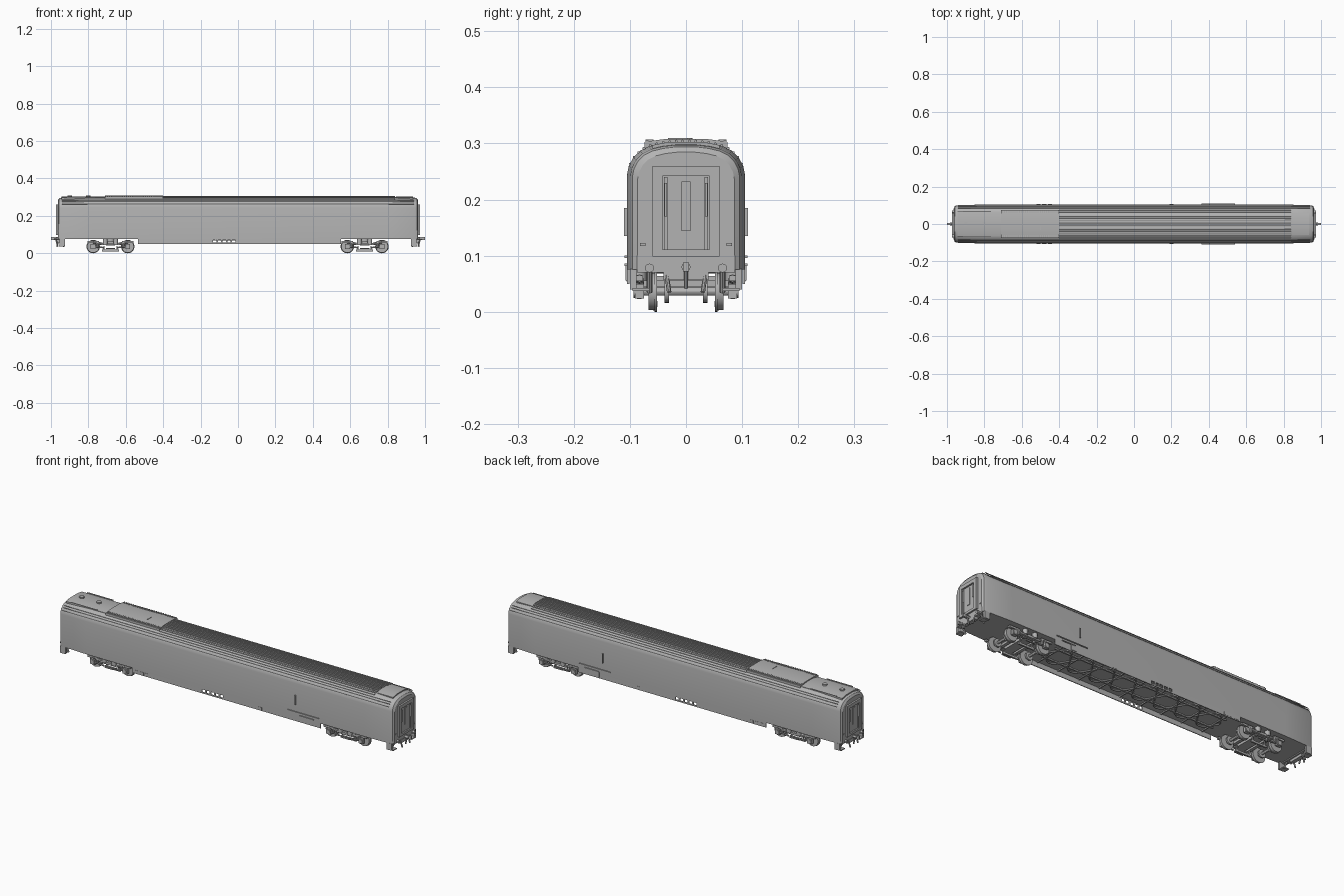
import bpy, bmesh, math
from mathutils import Matrix, Vector

cube = bpy.data.objects.get("Cube")
if cube:
    bpy.data.objects.remove(cube, do_unlink=True)

GREY = (0.45, 0.45, 0.45, 1)
paint = bpy.data.materials.new("plain_grey")
paint.use_nodes = True
paint.diffuse_color = GREY
paint.node_tree.nodes["Principled BSDF"].inputs["Base Color"].default_value = GREY
SIDES = (-1, 1)


class Part:
    """Collects primitives into one named object."""

    def __init__(self, name):
        self.name, self.bm = name, bmesh.new()

    def box(self, x, y, z, length, width, height):
        m = Matrix.Translation((x, y, z)) @ Matrix.Diagonal((length, width, height, 1))
        bmesh.ops.create_cube(self.bm, size=1, matrix=m)

    def rod(self, start, end, radius, sides=12, radius_end=None):
        a, b = Vector(start), Vector(end)
        turn = (b - a).to_track_quat("Z", "Y").to_matrix().to_4x4()
        bmesh.ops.create_cone(self.bm, cap_ends=True, segments=sides, radius1=radius,
                              radius2=radius if radius_end is None else radius_end,
                              depth=(b - a).length, matrix=Matrix.Translation((a + b) / 2) @ turn)

    def loft(self, rings):
        loops = [[self.bm.verts.new(p) for p in ring] for ring in rings]
        n = len(loops[0])
        for a, b in zip(loops, loops[1:]):
            for i in range(n):
                self.bm.faces.new((a[i], a[(i + 1) % n], b[(i + 1) % n], b[i]))
        self.bm.faces.new(loops[0])
        self.bm.faces.new(loops[-1])
        bmesh.ops.recalc_face_normals(self.bm, faces=self.bm.faces)

    def finish(self, smooth=True):
        mesh = bpy.data.meshes.new(self.name)
        self.bm.to_mesh(mesh)
        self.bm.free()
        mesh.materials.append(paint)
        obj = bpy.data.objects.new(self.name, mesh)
        bpy.context.collection.objects.link(obj)
        if smooth:
            bpy.ops.object.select_all(action="DESELECT")
            obj.select_set(True)
            bpy.context.view_layer.objects.active = obj
            bpy.ops.object.shade_smooth_by_angle(angle=math.radians(30))
        return obj


# Body shell: half profile, mirrored and lofted with tapered ends
HALF = [(0.105, 0.075), (0.105, 0.245), (0.102, 0.26), (0.094, 0.275), (0.082, 0.287),
        (0.066, 0.295), (0.045, 0.3), (0.02, 0.303)]
PROFILE = HALF + [(-y, z) for y, z in reversed(HALF)]


def ring(x, inset):
    return [(x, y * (1 - inset * 9), z - inset * max(0, z - 0.2) * 9) for y, z in PROFILE]


ENDS = [(0.8, 0), (0.945, 0.006), (0.956, 0.01), (0.963, 0.02)]
body = Part("body_shell")
body.loft([ring(-x, k) for x, k in reversed(ENDS)] + [ring(x, k) for x, k in ENDS])
body.finish()


def roof_height(y):
    for (ya, za), (yb, zb) in zip(HALF[1:], HALF[2:]):
        if yb <= abs(y) <= ya and ya > yb:
            return za + (zb - za) * (ya - abs(y)) / (ya - yb)
    return HALF[-1][1]


# Corrugated roof: low ribs run full length, upper ribs only behind the unit
ribs = Part("roof_ribs")
for s in SIDES:
    for y in (0.1, 0.093, 0.085):
        z = roof_height(y)
        ribs.rod((-0.94, s * y, z), (0.94, s * y, z), 0.002, 6)
    for i in range(7):
        y = 0.006 + i * 0.0115
        z = roof_height(y) + 0.001
        ribs.rod((-0.4, s * y, z), (0.84, s * y, z), 0.0028, 6)
ribs.finish(False)


# Raised roof units with shallow crowned tops
def roof_cover(name, x0, x1, width, edge, crown):
    part = Part(name)
    section = [(width, 0.28), (width, edge), (width * 0.5, crown)]
    section += [(-y, z) for y, z in reversed(section)]
    part.loft([[(x, y, z) for y, z in section] for x in (x0, x1)])
    part.finish()


roof_cover("air_unit_cover", -0.71, -0.4, 0.074, 0.303, 0.308)
roof_cover("front_roof_panel", -0.945, -0.715, 0.066, 0.297, 0.303)
roof_cover("rear_roof_panel", 0.845, 0.935, 0.06, 0.297, 0.303)

grilles = Part("roof_grilles")
for s in SIDES:
    for i in range(30):
        grilles.box(-0.703 + i * 0.0102, s * 0.065, 0.3055, 0.005, 0.014, 0.003)
    grilles.box(-0.84, s * 0.067, 0.299, 0.15, 0.004, 0.005)
grilles.box(-0.5, -0.015, 0.308, 0.004, 0.035, 0.004)
for x in (-0.9, -0.8):
    grilles.rod((x, 0, 0.3), (x, 0, 0.31), 0.012)
grilles.finish()

# Side skirts between the bogies, with a row of openings
skirts = Part("side_skirts")
for s in SIDES:
    y = s * 0.103
    skirts.box(-0.3375, y, 0.063, 0.395, 0.004, 0.026)
    skirts.box(0.27, y, 0.063, 0.56, 0.004, 0.026)
    skirts.box(-0.075, y, 0.0535, 0.135, 0.004, 0.007)
    skirts.box(-0.075, y, 0.0735, 0.135, 0.004, 0.005)
    for i in range(6):
        skirts.box(-0.137 + i * 0.0255, y, 0.064, 0.008, 0.004, 0.018)
    for x in (-0.51, -0.48, -0.45, 0.2, 0.44):
        skirts.box(x, s * 0.1052, 0.061, 0.022, 0.002, 0.014)
skirts.finish(False)

# Side door handles, runner rails and steps
fittings = Part("side_fittings")
for s in SIDES:
    fittings.box(0.405, s * 0.107, 0.16, 0.005, 0.007, 0.05)
    fittings.box(0.45, s * 0.107, 0.098, 0.18, 0.006, 0.004)
    fittings.box(0.47, s * 0.107, 0.084, 0.08, 0.006, 0.004)
    fittings.box(0.44, s * 0.106, 0.069, 0.03, 0.004, 0.026)
fittings.finish(False)

# Underfloor ducts
floor = Part("underfloor_frame")
for s in SIDES:
    floor.box(0, s * 0.045, 0.073, 1.0, 0.008, 0.008)
for i in range(9):
    floor.box(-0.48 + i * 0.12, 0, 0.073, 0.006, 0.2, 0.007)
floor.finish(False)
for s in SIDES:
    curve = bpy.data.curves.new("winding_pipe", "CURVE")
    curve.dimensions, curve.bevel_depth, curve.bevel_resolution = "3D", 0.004, 1
    line = curve.splines.new("POLY")
    line.points.add(80)
    for i, point in enumerate(line.points):
        point.co = (-0.5 + i / 80, s * 0.07 * math.sin(i * math.pi / 10), 0.072, 1)
    curve.materials.append(paint)
    bpy.context.collection.objects.link(bpy.data.objects.new("winding_pipe", curve))


# Bogies
def bogie(name, cx):
    frame = Part(name + "_frame")
    frame.box(cx, 0, 0.053, 0.05, 0.15, 0.022)
    frame.rod((cx, 0, 0.06), (cx, 0, 0.078), 0.025, 16)
    for s in SIDES:
        y = s * 0.083
        frame.box(cx, y, 0.05, 0.1, 0.012, 0.012)
        frame.box(cx, s * 0.055, 0.014, 0.09, 0.008, 0.01)
        frame.box(cx, y, 0.026, 0.05, 0.008, 0.006)
        for e in SIDES:
            x = cx + e * 0.0925
            frame.rod((cx + e * 0.045, y, 0.05), (x, y, 0.06), 0.007, 8)
            frame.box(x, y, 0.06, 0.06, 0.012, 0.01)
            frame.box(x, y, 0.037, 0.026, 0.016, 0.026)
            frame.rod((cx + e * 0.028, y, 0.05), (cx + e * 0.028, y, 0.078), 0.013, 14)
            frame.rod((x - e * 0.023, y, 0.034), (x - e * 0.023, y, 0.056), 0.008, 10)
            frame.rod((x - e * 0.06, y, 0.03), (x, y, 0.035), 0.004, 8)
            frame.box(cx + e * 0.035, s * 0.055, 0.025, 0.006, 0.006, 0.03)
    for e in SIDES:
        frame.box(cx + e * 0.045, 0, 0.05, 0.016, 0.16, 0.012)
    frame.finish()
    wheels = Part(name + "_wheels")
    for e in SIDES:
        x, z = cx + e * 0.0925, 0.036
        wheels.rod((x, -0.085, z), (x, 0.085, z), 0.007)
        for s in SIDES:
            wheels.rod((x, s * 0.052, z), (x, s * 0.056, z), 0.036, 32)
            wheels.rod((x, s * 0.056, z), (x, s * 0.067, z), 0.0335, 32, 0.0325)
            wheels.rod((x, s * 0.03, z), (x, s * 0.038, z), 0.02, 20)
            wheels.rod((x, s * 0.085, z), (x, s * 0.094, z), 0.011, 14)
    wheels.finish()


bogie("front_bogie", -0.682)
bogie("rear_bogie", 0.677)

# Gangway doors, couplers, steps and hoses at both ends
for label, e in (("front", -1), ("rear", 1)):
    gangway = Part(label + "_gangway")
    for s in SIDES:
        gangway.box(e * 0.965, s * 0.051, 0.18, 0.014, 0.018, 0.16)
        gangway.box(e * 0.965, s * 0.036, 0.172, 0.006, 0.006, 0.136)
        gangway.box(e * 0.968, s * 0.036, 0.2, 0.008, 0.004, 0.06)
        gangway.box(e * 0.964, s * 0.077, 0.12, 0.004, 0.01, 0.005)
    gangway.box(e * 0.965, 0, 0.251, 0.014, 0.12, 0.018)
    gangway.box(e * 0.965, 0, 0.105, 0.014, 0.12, 0.012)
    gangway.box(e * 0.963, 0, 0.172, 0.004, 0.07, 0.135)
    gangway.box(e * 0.966, 0, 0.188, 0.004, 0.016, 0.088)
    gangway.finish(False)

    gear = Part(label + "_coupler_and_steps")
    gear.box(e * 0.95, 0, 0.085, 0.025, 0.175, 0.03)
    gear.box(e * 0.955, 0, 0.066, 0.02, 0.08, 0.018)
    gear.rod((e * 0.94, 0, 0.08), (e * 0.985, 0, 0.08), 0.008)
    gear.box(e * 0.99, 0, 0.08, 0.02, 0.01, 0.016)
    gear.rod((e * 0.975, 0, 0.08), (e * 0.965, 0, 0.042), 0.004, 8)
    for s in SIDES:
        gear.box(e * 0.94, s * 0.094, 0.058, 0.03, 0.012, 0.036)
        gear.box(e * 0.945, s * 0.08, 0.04, 0.03, 0.03, 0.005)
        gear.rod((e * 0.95, s * 0.065, 0.075), (e * 0.93, s * 0.065, 0.035), 0.005, 8)
        gear.rod((e * 0.96, s * 0.035, 0.07), (e * 0.968, s * 0.03, 0.035), 0.004, 8)
        gear.rod((e * 0.95, s * 0.065, 0.078), (e * 0.974, s * 0.065, 0.078), 0.008)
    gear.finish()
